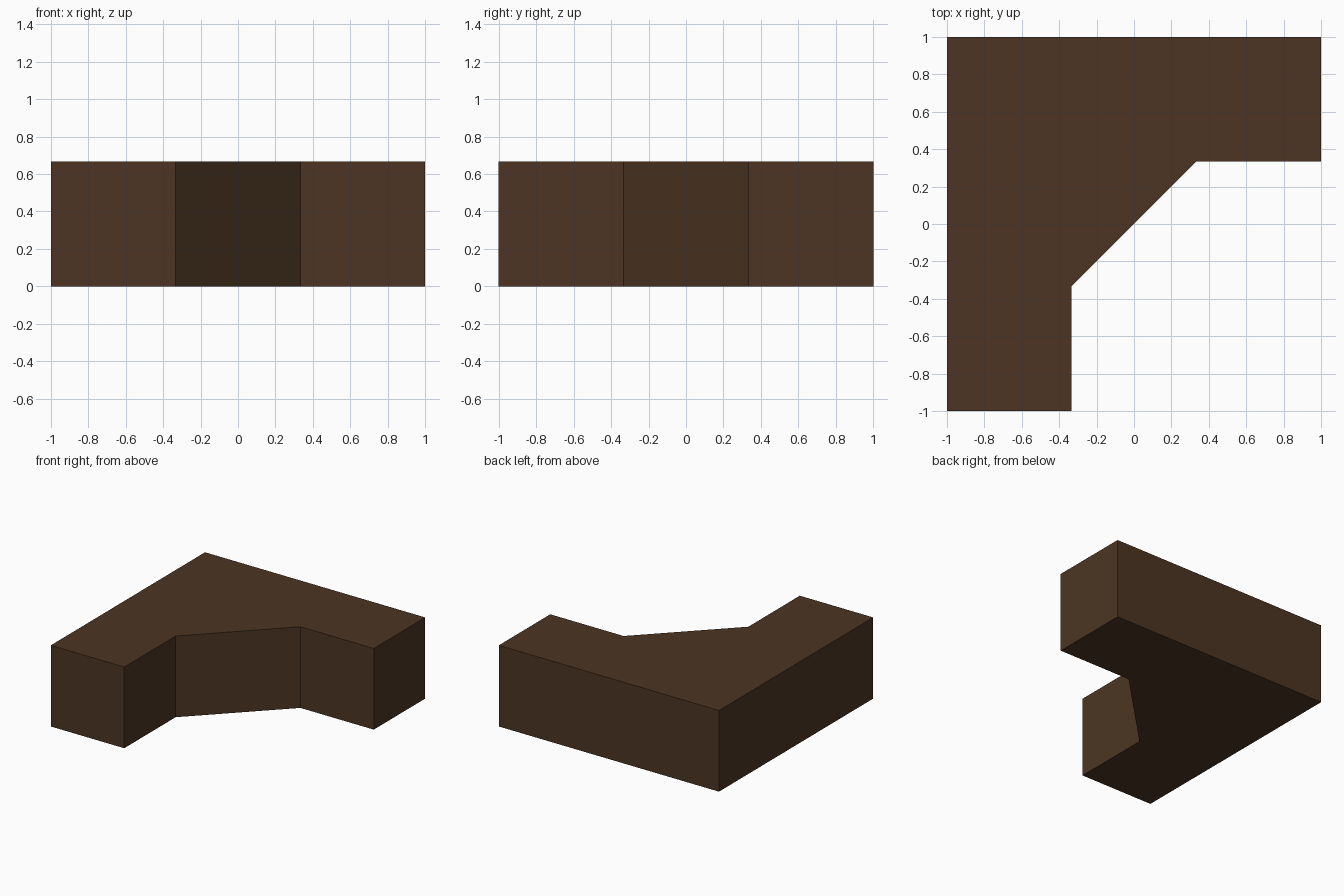
import bpy, bmesh

if "Cube" in bpy.data.objects:
    bpy.data.objects.remove(bpy.data.objects["Cube"])

T = 1 / 3          # inner edge offset
H = 2 / 3          # block height

# Dark brown material
mat = bpy.data.materials.new("dark_brown")
mat.diffuse_color = (0.072, 0.036, 0.017, 1)
mat.use_nodes = True
mat.node_tree.nodes["Principled BSDF"].inputs["Base Color"].default_value = mat.diffuse_color

# Corner block: L-shaped outline with a chamfered inner corner, extruded up
outline = [(-1, -1), (-T, -1), (-T, -T), (T, T), (1, T), (1, 1), (-1, 1)]
bm = bmesh.new()
base = bm.faces.new([bm.verts.new((x, y, 0)) for x, y in outline])
ext = bmesh.ops.extrude_face_region(bm, geom=[base], use_keep_orig=True)
top = [v for v in ext["geom"] if isinstance(v, bmesh.types.BMVert)]
bmesh.ops.translate(bm, verts=top, vec=(0, 0, H))
bmesh.ops.recalc_face_normals(bm, faces=bm.faces)

mesh = bpy.data.meshes.new("corner_block")
bm.to_mesh(mesh)
bm.free()
mesh.materials.append(mat)
bpy.context.collection.objects.link(bpy.data.objects.new("corner_block", mesh))
